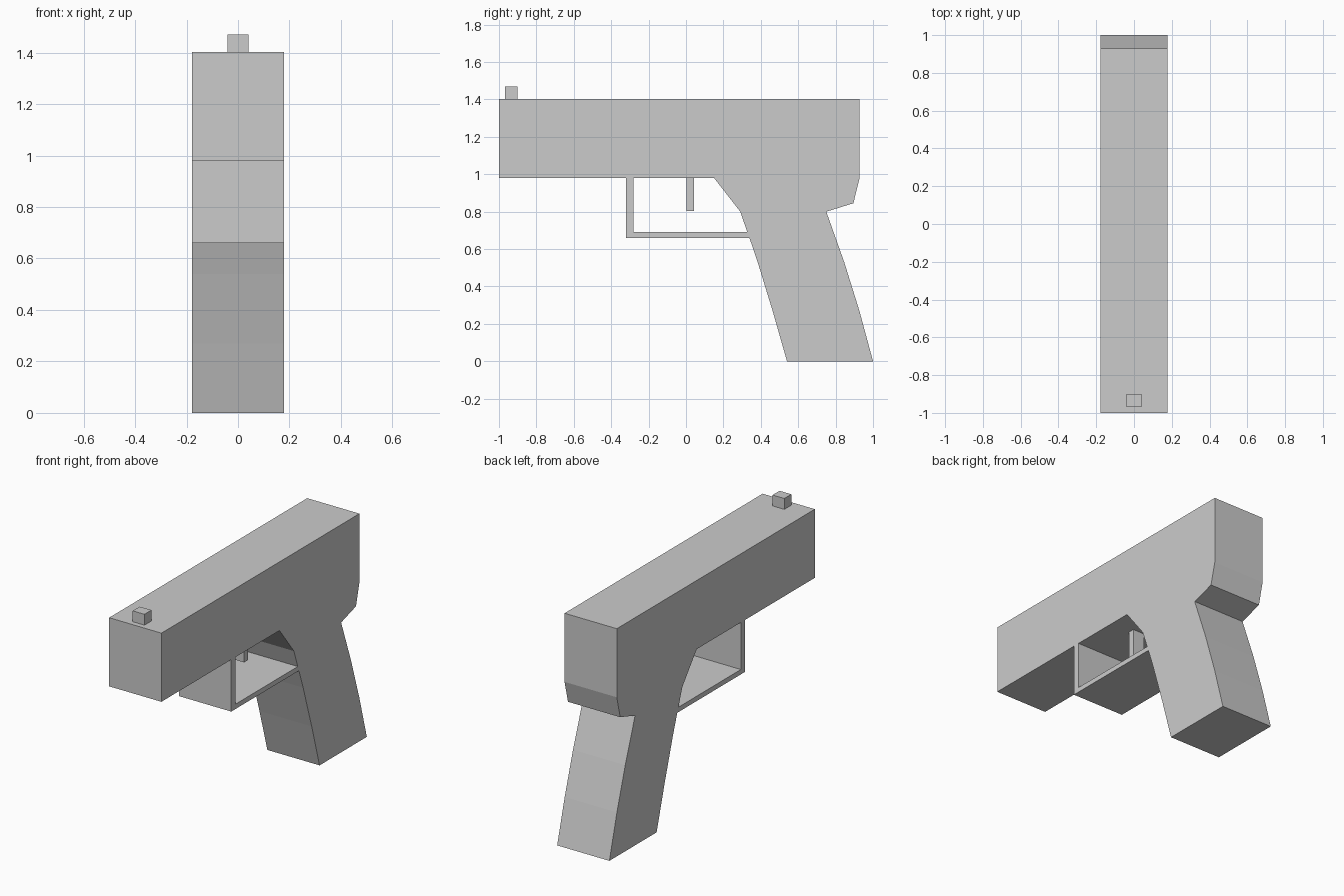
import bpy, bmesh

if "Cube" in bpy.data.objects:
    bpy.data.objects.remove(bpy.data.objects["Cube"])

def extrude_profile(name, points, half_width):
    """Extrude a (y, z) outline symmetrically across x."""
    bm = bmesh.new()
    face = bm.faces.new([bm.verts.new((-half_width, y, z)) for y, z in points])
    side = bmesh.ops.extrude_face_region(bm, geom=[face])["geom"]
    verts = [v for v in side if isinstance(v, bmesh.types.BMVert)]
    bmesh.ops.translate(bm, verts=verts, vec=(2 * half_width, 0, 0))
    bmesh.ops.recalc_face_normals(bm, faces=bm.faces)
    mesh = bpy.data.meshes.new(name)
    bm.to_mesh(mesh)
    bm.free()
    obj = bpy.data.objects.new(name, mesh)
    bpy.context.collection.objects.link(obj)
    return obj

def rect(y0, y1, z0, z1):
    return [(y0, z0), (y1, z0), (y1, z1), (y0, z1)]

WIDTH = 0.178

# Barrel block and curved grip, one continuous side outline
extrude_profile("body_and_grip", [
    (-1, 0.98), (0.15, 0.98), (0.29, 0.80), (0.328, 0.69), (0.339, 0.66),
    (0.38, 0.54), (0.463, 0.27), (0.54, 0),
    (1, 0), (0.927, 0.27), (0.846, 0.53), (0.75, 0.80),
    (0.895, 0.845), (0.928, 0.98), (0.928, 1.403), (-1, 1.403)], WIDTH)

# Full-width L-shaped trigger guard
extrude_profile("trigger_guard", [
    (-0.32, 0.98), (-0.32, 0.66), (0.339, 0.66), (0.328, 0.69),
    (-0.28, 0.69), (-0.28, 0.98)], WIDTH)

# Trigger and front sight
extrude_profile("trigger", rect(0.002, 0.042, 0.803, 0.98), 0.04)
extrude_profile("front_sight", rect(-0.968, -0.90, 1.403, 1.47), 0.04)
